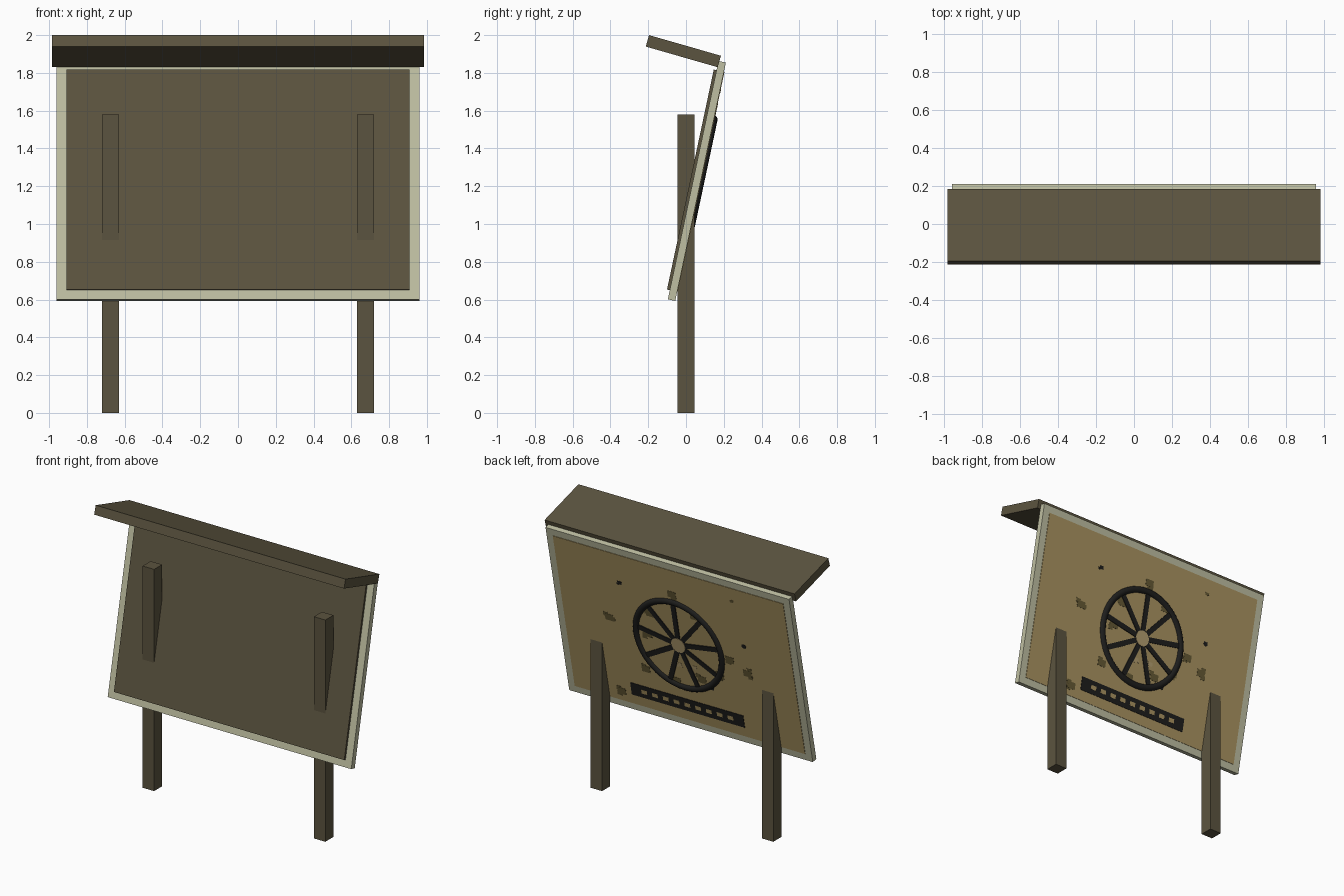
import bpy, bmesh, random
from math import radians, pi, sin, cos
from mathutils import Matrix, Vector

random.seed(4)
if "Cube" in bpy.data.objects:
    bpy.data.objects.remove(bpy.data.objects["Cube"], do_unlink=True)


def material(name, r, g, b):
    m = bpy.data.materials.new(name)
    m.use_nodes = True
    m.diffuse_color = (r, g, b, 1)
    m.node_tree.nodes["Principled BSDF"].inputs["Base Color"].default_value = (r, g, b, 1)
    return m


wood = material("dark wood", .105, .088, .05)
cream = material("cream paint", .52, .52, .36)
tan = material("tan panel", .4, .295, .12)
black = material("black iron", .013, .013, .012)
stain = material("olive stain", .13, .1, .035)
pale = material("pale hub", .45, .34, .16)

# Tilted frame of reference shared by everything on the board
TILT = Matrix.Translation((0, .0575, 1.228)) @ Matrix.Rotation(radians(-12), 4, 'X')


def finish(name, bm, mat, matrix=Matrix()):
    bm.transform(matrix)
    bmesh.ops.recalc_face_normals(bm, faces=bm.faces)
    mesh = bpy.data.meshes.new(name)
    bm.to_mesh(mesh)
    bm.free()
    mesh.materials.append(mat)
    ob = bpy.data.objects.new(name, mesh)
    bpy.context.collection.objects.link(ob)
    return ob


def add_box(bm, centre, size, turn=0):
    m = Matrix.LocRotScale(Vector(centre), Matrix.Rotation(turn, 3, 'Y'), Vector(size))
    bmesh.ops.create_cube(bm, size=1, matrix=m)


def box(name, centre, size, mat, matrix=Matrix()):
    bm = bmesh.new()
    add_box(bm, centre, size)
    return finish(name, bm, mat, matrix)


# Posts
for side, x in (("left", .675), ("right", -.675)):
    box(side + "_post", (x, 0, .79), (.09, .09, 1.58), wood)

# Sloping roof plank
box("roof", (0, 0, 0), (1.97, .396, .063), wood,
    Matrix.Translation((0, -.014, 1.915)) @ Matrix.Rotation(radians(-16), 4, 'X'))

# Board with front and back panels
box("board_frame", (0, 0, 0), (1.92, .04, 1.29), cream, TILT)
box("front_panel", (0, -.0265, 0), (1.816, .017, 1.19), wood, TILT)
box("back_panel", (0, .0205, 0), (1.816, .005, 1.19), tan, TILT)

# Wheel rim: a circle profile swept round the board normal
bm = bmesh.new()
bmesh.ops.create_circle(bm, radius=.024, segments=12,
                        matrix=Matrix.Translation((.336, .016, 0)))
bmesh.ops.spin(bm, geom=bm.verts[:] + bm.edges[:], cent=(0, 0, 0), axis=(0, 1, 0),
               angle=2 * pi, steps=48, use_merge=True)
bmesh.ops.remove_doubles(bm, verts=bm.verts, dist=.0001)
rim = finish("wheel_rim", bm, black, TILT)
for p in rim.data.polygons:
    p.use_smooth = True

# Wheel spokes
bm = bmesh.new()
for i in range(9):
    a = 2 * pi * i / 9
    add_box(bm, (.185 * sin(a), .025, .185 * cos(a)), (.036, .008, .29), a)
finish("wheel_spokes", bm, black, TILT)

# Hub
bm = bmesh.new()
bmesh.ops.create_cone(bm, cap_ends=True, segments=24, radius1=.055, radius2=.055, depth=.012,
                      matrix=Matrix.Translation((0, .026, 0)) @ Matrix.Rotation(pi / 2, 4, 'X'))
finish("wheel_hub", bm, pale, TILT)

# Dark strip with a row of small openings
box("strip", (0, .0235, -.475), (.89, .005, .095), black, TILT)
bm = bmesh.new()
for i in range(9):
    add_box(bm, ((i - 4) * .085, .0255, -.475), (.045, .003, .03))
finish("strip_openings", bm, tan, TILT)


# Ragged patches on the back panel
def patches(name, spots, size, mat):
    bm = bmesh.new()
    for x, z in spots:
        add_box(bm, (x, .0235, z), (size, .002, size * .75))
        for k in range(2):
            dx, dz = (random.uniform(-.5, .5) * size for _ in range(2))
            add_box(bm, (x + dx, .0232 - k * .0002, z + dz), (size * .55, .002, size * .5))
    finish(name, bm, mat, TILT)


patches("stains", [(0, .4), (.54, .06), (-.4, 0), (-.53, -.07), (.525, -.52), (.3, -.28),
                   (.06, -.3), (-.3, -.15), (-.15, -.23), (.2, .19), (-.16, .27), (.25, .02)],
        .065, stain)
patches("small_stain", [(-.485, .49)], .025, stain)
patches("dark_flecks", [(.415, .37), (-.533, .148), (-.22, -.28)], .032, black)
patches("pale_flecks", [(.02, -.16), (-.1, -.15)], .035, pale)
